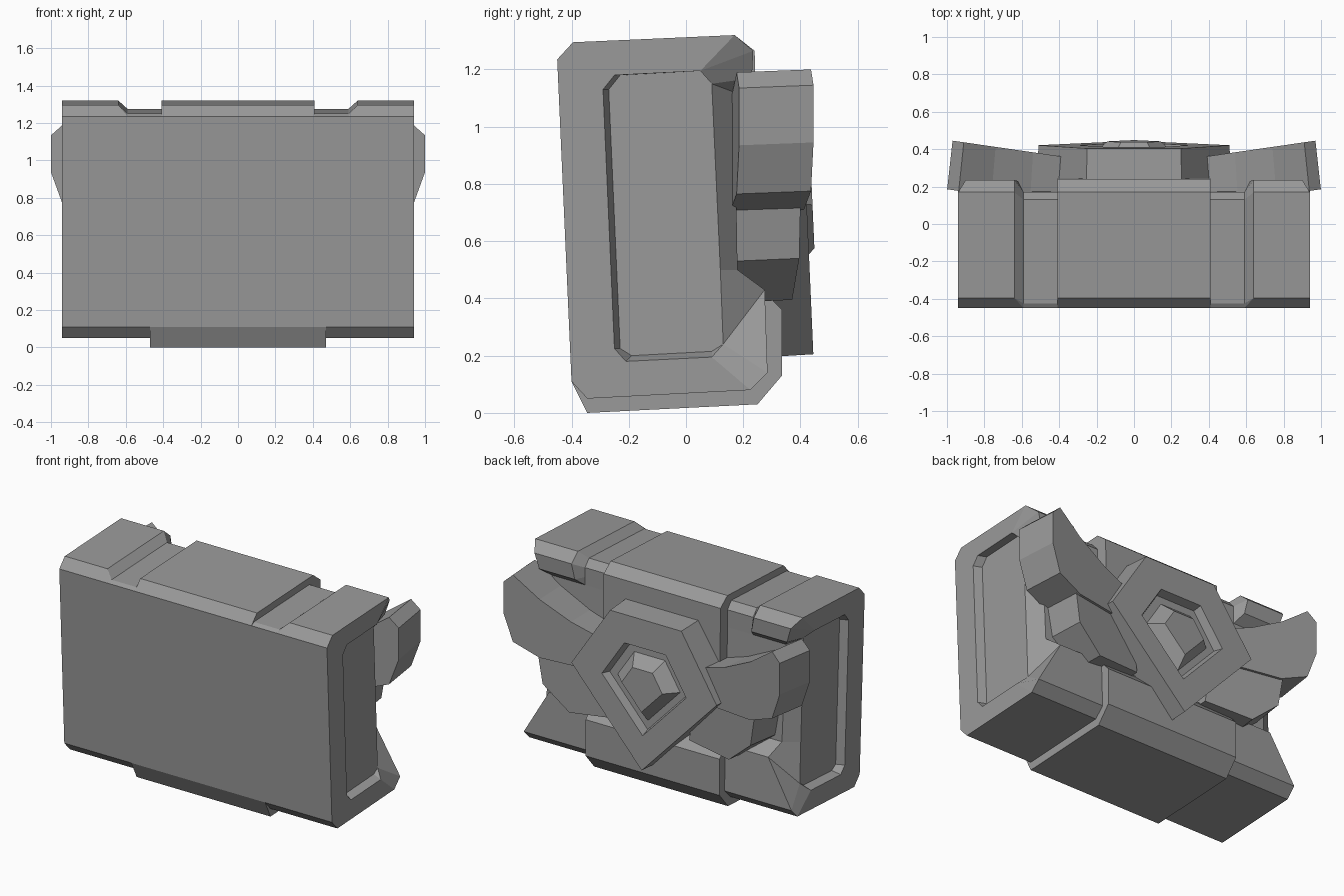
import bpy
import bmesh

cube = bpy.data.objects.get("Cube")
if cube:
    bpy.data.objects.remove(cube, do_unlink=True)

grey = bpy.data.materials.new("mid_grey")
grey.use_nodes = True
colour = (0.32, 0.32, 0.32, 1)
grey.diffuse_color = colour
bsdf = next(n for n in grey.node_tree.nodes if n.type == "BSDF_PRINCIPLED")
bsdf.inputs["Base Color"].default_value = colour


def loft(name, rings, cap_start=True, mirror=False):
    """Skin a list of equal-length point loops and cap the ends."""
    bm = bmesh.new()
    loops = [[bm.verts.new(p) for p in ring] for ring in rings]
    count = len(loops[0])
    for a, b in zip(loops, loops[1:]):
        for i in range(count):
            j = (i + 1) % count
            bm.faces.new((a[i], a[j], b[j], b[i]))
    bm.faces.new(loops[-1])
    if cap_start:
        bm.faces.new(loops[0])
    bmesh.ops.remove_doubles(bm, verts=bm.verts, dist=0.0005)
    bmesh.ops.recalc_face_normals(bm, faces=bm.faces)
    mesh = bpy.data.meshes.new(name)
    bm.to_mesh(mesh)
    bm.free()
    mesh.materials.append(grey)
    obj = bpy.data.objects.new(name, mesh)
    bpy.context.collection.objects.link(obj)
    if mirror:
        mod = obj.modifiers.new("mirror", "MIRROR")
        mod.use_clip = True
    return obj


def at_x(x, profile):
    """Place a (y, z) profile at one x, or at one x per point."""
    xs = x if isinstance(x, list) else [x] * len(profile)
    return [(px, y, z) for px, (y, z) in zip(xs, profile)]


# Case: side profile, sunken channel, flared ends and open-backed end recess
lower = [(0.18, 0.5), (0.275, 0.43), (0.285, 0.14), (0.225, 0.08),
         (-0.345, 0.05), (-0.4, 0.11)]
channel = [(-0.45, 1.235), (-0.425, 1.25), (0.13, 1.275), (0.17, 1.23),
           (0.17, 1.17), (0.17, 1.12)] + lower
outer = [(-0.45, 1.235), (-0.395, 1.295), (0.17, 1.32), (0.235, 1.265),
         (0.23, 1.17), (0.17, 1.12)] + lower
rim = [(-0.29, 1.13), (-0.25, 1.18), (0.05, 1.195), (0.05, 1.195),
       (0.09, 1.15), (0.09, 1.15), (0.12, 0.5), (0.13, 0.24),
       (0.13, 0.24), (0.09, 0.195), (-0.21, 0.18), (-0.25, 0.225)]
end, floor = 0.94, 0.89
wall_x = [0.59] + [0.64] * 3 + [0.62] + [0.59] * 7
end_x = [end] * 3 + [0.9, 0.87, 0.82, 0.8, 0.77] + [end] * 4
rim_x = [end] * 4 + [floor] * 5 + [end] * 3
sunk = [(y + (0.02 if y < 0 else 0), z + (0.02 if z < 0.2 else 0))
        for y, z in rim]
loft("case", [at_x(0, channel), at_x(0.59, channel), at_x(wall_x, outer),
              at_x(end_x, outer), at_x(rim_x, rim), at_x(floor, sunk)],
     cap_start=False, mirror=True)

# Raised centre bands over the top and round the bottom
top_band = [(-0.45, 1.235), (-0.395, 1.295), (0.17, 1.32), (0.24, 1.265),
            (0.25, 0.5), (0, 0.5), (0, 1.0)]
loft("top_band", [at_x(-0.41, top_band), at_x(0.41, top_band)])
bottom_band = [(-0.4, 0.11), (-0.345, 0), (0.25, 0.03), (0.335, 0.13),
               (0.335, 0.36), (0.25, 0.45), (0, 0.45), (0, 0.3)]
loft("bottom_band", [at_x(-0.47, bottom_band), at_x(0.47, bottom_band)])


# Wing feathers: slabs whose outer face leans back toward the tip
def feather(name, outline, root_y, depth):
    def face_y(x):
        return root_y + 0.145 * (x - 0.38)
    back = [(x * 1.03, face_y(x) - depth, z - 0.01) for x, z in outline]
    face = [(x, face_y(x), z) for x, z in outline]
    loft(name, [back, face], mirror=True)


feather("upper_feather",
        [(0.36, 0.92), (0.54, 0.98), (0.74, 1.08), (0.91, 1.2), (0.97, 1.145),
         (0.97, 0.945), (0.91, 0.775), (0.74, 0.71), (0.36, 0.7)],
        0.36, 0.26)
feather("lower_feather",
        [(0.3, 0.72), (0.76, 0.725), (0.73, 0.54), (0.56, 0.395), (0.25, 0.42)],
        0.345, 0.23)

# Five-sided emblem with a sunken ring and a raised gem, leaning with the case
pentagon = [(-0.25, 1.14), (0.25, 1.14), (0.51, 0.745), (0, 0.205), (-0.51, 0.745)]
mid_z = 0.72


def emblem_ring(scale, lift):
    ring = []
    for x, z in pentagon:
        z = mid_z + (z - mid_z) * scale
        ring.append((x * scale, 0.454 - 0.044 * z + lift, z))
    return ring


loft("emblem", [emblem_ring(s, d) for s, d in
                ((1.03, -0.25), (1, 0), (0.58, 0), (0.54, -0.05),
                 (0.43, -0.05), (0.28, 0.02))])
